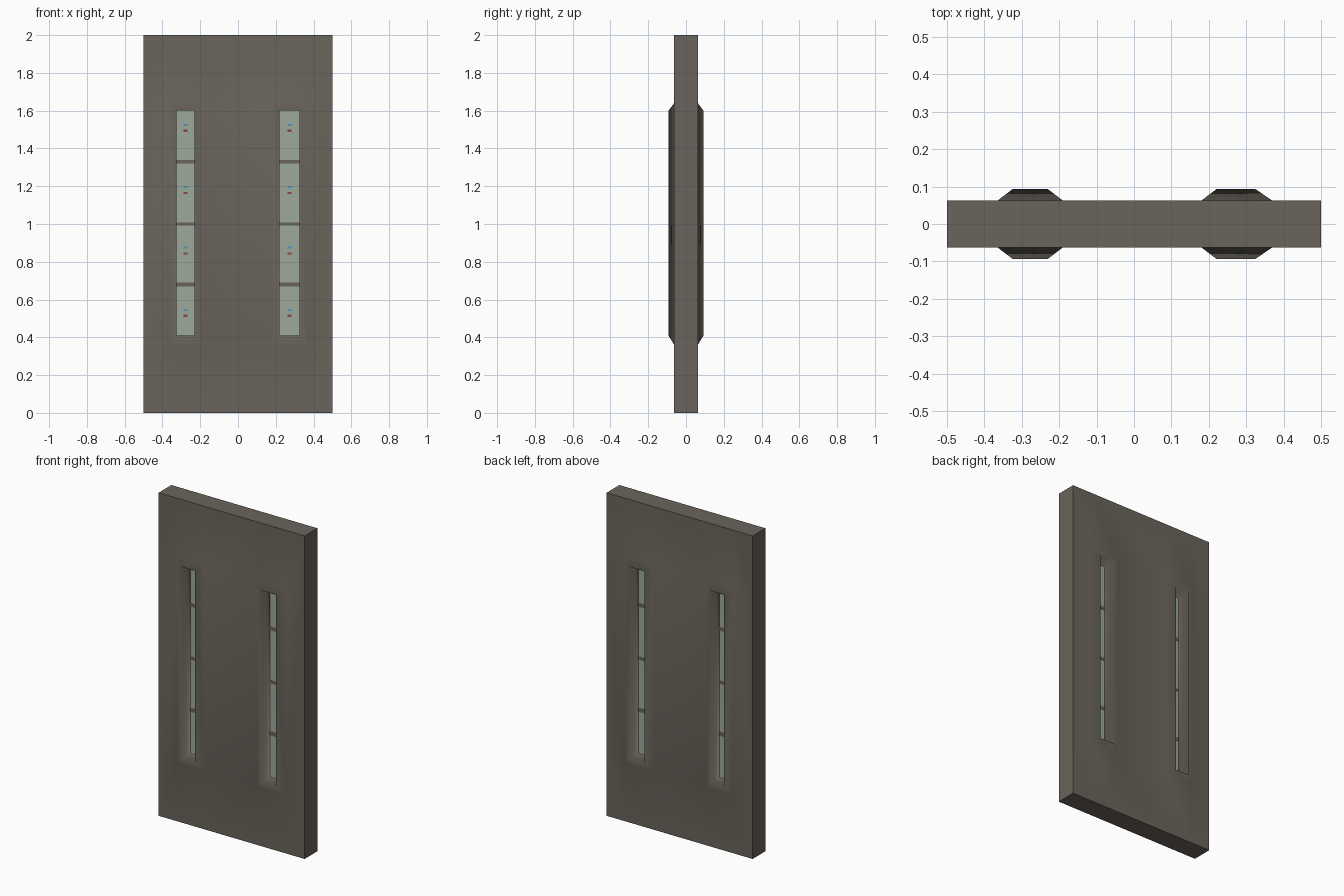
import bpy, bmesh

if "Cube" in bpy.data.objects:
    bpy.data.objects.remove(bpy.data.objects["Cube"])


def material(name, rgb):
    lin = [((c / 255 + 0.055) / 1.055) ** 2.4 for c in rgb]
    m = bpy.data.materials.new(name)
    m.diffuse_color = (*lin, 1)
    m.use_nodes = True
    m.node_tree.nodes["Principled BSDF"].inputs["Base Color"].default_value = m.diffuse_color
    return m


BODY = material("warm grey", (106, 100, 91))
GLASS = material("pale green glass", (156, 169, 154))
RED = material("red", (140, 72, 60))
BLUE = material("blue", (80, 145, 185))

T, RIM = 0.0625, 0.093           # half thickness of slab and of raised rims
Z_OUT, Z_IN = (0.36, 1.64), (0.41, 1.60)
# outer x range of the rim, x range of the opening
WINDOWS = [((-0.365, -0.19), (-0.325, -0.23)), ((0.18, 0.37), (0.22, 0.325))]


def finish(bm, name, mat):
    me = bpy.data.meshes.new(name)
    bm.to_mesh(me)
    bm.free()
    ob = bpy.data.objects.new(name, me)
    bpy.context.collection.objects.link(ob)
    me.materials.append(mat)
    return ob


def plate(name, x0, x1, z0, z1, thick, mat):
    bm = bmesh.new()
    bmesh.ops.create_cube(bm, size=1)
    for v in bm.verts:
        v.co = ((x0 + x1) / 2 + v.co.x * (x1 - x0), v.co.y * thick,
                (z0 + z1) / 2 + v.co.z * (z1 - z0))
    return finish(bm, name, mat)


# Door slab with two through openings, each with a bevelled raised rim
bm = bmesh.new()
cache = {}


def vert(x, y, z):
    key = (round(x, 4), round(y, 4), round(z, 4))
    if key not in cache:
        cache[key] = bm.verts.new(key)
    return cache[key]


def face(*pts):
    bm.faces.new([vert(*p) for p in pts])


def ring(xs, y, zs):
    return [(xs[0], y, zs[0]), (xs[1], y, zs[0]), (xs[1], y, zs[1]), (xs[0], y, zs[1])]


def bridge(a, b):
    for i in range(4):
        j = (i + 1) % 4
        face(a[i], a[j], b[j], b[i])


XS = [-0.5, -0.365, -0.19, 0.18, 0.37, 0.5]
ZS = [0, 0.36, 1.64, 2]
for y in (-T, T):
    for i in range(5):
        for k in range(3):
            if not (k == 1 and i in (1, 3)):
                face(*ring(XS[i:i + 2], y, ZS[k:k + 2]))
for a, b in zip(XS, XS[1:]):
    for z in (0, 2):
        face((a, -T, z), (b, -T, z), (b, T, z), (a, T, z))
for a, b in zip(ZS, ZS[1:]):
    for x in (-0.5, 0.5):
        face((x, -T, a), (x, -T, b), (x, T, b), (x, T, a))
for outer, inner in WINDOWS:
    for s in (-1, 1):
        bridge(ring(outer, s * T, Z_OUT), ring(inner, s * RIM, Z_IN))
    bridge(ring(inner, -RIM, Z_IN), ring(inner, RIM, Z_IN))
bmesh.ops.recalc_face_normals(bm, faces=bm.faces)
for f in bm.faces:
    f.smooth = True
# Only the slab's outer edges are sharp
for e in bm.edges:
    on_rim = all(abs(v.co.x) > 0.499 or v.co.z < 0.001 or v.co.z > 1.999 for v in e.verts)
    if on_rim and e.calc_face_angle(0) > 1:
        e.smooth = False
finish(bm, "door_panel", BODY)

# Glass strips with cross bars and small coloured marks
for side, (_, (x0, x1)) in zip(("left", "right"), WINDOWS):
    plate(side + "_glass", x0, x1, *Z_IN, 0.004, GLASS)
    for n, (z, h) in enumerate(((0.68, 0.022), (1.0, 0.018), (1.33, 0.02))):
        plate(f"{side}_bar_{n}", x0, x1, z - h / 2, z + h / 2, 0.008, BODY)
    xc = (x0 + x1) / 2
    for n, z in enumerate((0.52, 0.85, 1.17, 1.50)):
        plate(f"{side}_red_mark_{n}", xc - 0.01, xc + 0.01, z - 0.012, z, 0.007, RED)
        plate(f"{side}_blue_mark_{n}", xc - 0.01, xc + 0.01, z + 0.02, z + 0.03, 0.007, BLUE)
